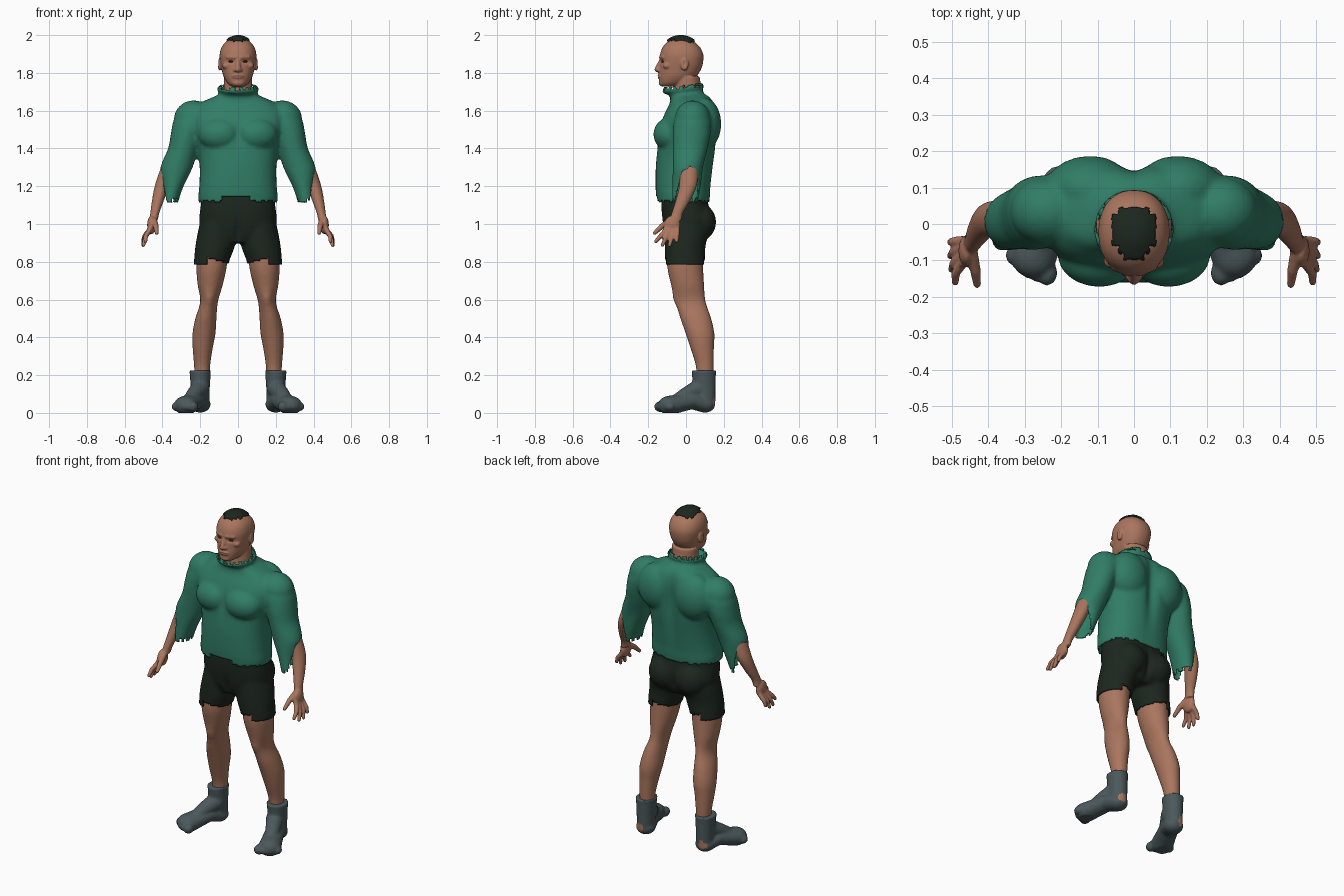
import bpy, bmesh, math
from mathutils import Matrix, Vector

cube = bpy.data.objects.get("Cube")
if cube:
    bpy.data.objects.remove(cube)


def material(name, *rgb):
    m = bpy.data.materials.new(name)
    m.use_nodes = True
    m.diffuse_color = (*rgb, 1)
    bsdf = next(n for n in m.node_tree.nodes if n.type == 'BSDF_PRINCIPLED')
    bsdf.inputs["Base Color"].default_value = (*rgb, 1)
    bsdf.inputs["Roughness"].default_value = 0.8
    return m


skin = material("skin", .4, .18, .112)
lip = material("lip", .3, .125, .08)
green = material("green wool", .03, .205, .13)
dark = material("dark cloth", .012, .02, .013)
grey = material("grey sock", .07, .098, .106)
brown = material("eye brown", .05, .025, .018)


def blob(bm, c, r):
    bmesh.ops.create_icosphere(bm, subdivisions=3, radius=1,
                               matrix=Matrix.Translation(c) @ Matrix.Diagonal((*r, 1)))


def beads(bm, points, radii, squash=1.0, steps=8):
    """Overlapping balls along a polyline, fused later."""
    for i in range(len(points) - 1):
        a, b = Vector(points[i]), Vector(points[i + 1])
        for k in range(steps + 1):
            t = k / steps
            r = radii[i] * (1 - t) + radii[i + 1] * t
            blob(bm, a.lerp(b, t), (r, r, r * squash))


def loft(bm, sections, side=1, power=2.0, sub=4, n=40):
    """Closed tube through level rings (x, y, z, rx, ry), spline between rings."""
    secs = [sections[0], *sections, sections[-1]]
    rows = []
    for i in range(1, len(secs) - 2):
        for k in range(sub):
            t = k / sub
            rows.append([0.5 * (2 * b + (c - a) * t + (2 * a - 5 * b + 4 * c - d) * t * t
                                + (3 * b - a - 3 * c + d) * t ** 3)
                         for a, b, c, d in zip(*secs[i - 1:i + 3])])
    rows.append(sections[-1])
    rings = []
    for x, y, z, rx, ry in rows:
        ring = []
        for j in range(n):
            a = math.tau * j / n
            c, s = math.cos(a), math.sin(a)
            px = math.copysign(abs(c) ** (2 / power), c)
            py = math.copysign(abs(s) ** (2 / power), s)
            ring.append(bm.verts.new((side * (x + rx * px), y + ry * py, z)))
        rings.append(ring)
    for lo, hi in zip(rings, rings[1:]):
        for j in range(n):
            bm.faces.new((lo[j], lo[(j + 1) % n], hi[(j + 1) % n], hi[j]))
    bm.faces.new(rings[0][::-1])
    bm.faces.new(rings[-1])


def fuse(name, bm, mats, voxel=.01, smooth=5, dents=(), cut=None, paint=None, thick=0):
    """Melt all pieces into one skin, press dents, trim hems and colour faces."""
    bmesh.ops.recalc_face_normals(bm, faces=bm.faces)
    raw = bpy.data.meshes.new(name)
    bm.to_mesh(raw)
    bm.free()
    ob = bpy.data.objects.new(name, raw)
    bpy.context.scene.collection.objects.link(ob)
    rm = ob.modifiers.new("fuse", 'REMESH')
    rm.mode, rm.voxel_size = 'VOXEL', voxel
    sm = ob.modifiers.new("soften", 'SMOOTH')
    sm.factor, sm.iterations = .5, smooth
    deps = bpy.context.evaluated_depsgraph_get()
    me = bpy.data.meshes.new_from_object(ob.evaluated_get(deps))
    ob.modifiers.clear()
    ob.data = me
    bpy.data.meshes.remove(raw)
    me.name = name
    me.materials.clear()
    for m in mats:
        me.materials.append(m)
    bm = bmesh.new()
    bm.from_mesh(me)
    for v in bm.verts:
        for c, r, push in dents:
            d2 = sum(((v.co[i] - c[i]) / r[i]) ** 2 for i in range(3))
            if d2 < 9:
                v.co += Vector(push) * math.exp(-d2)
        v.co.z = max(v.co.z, 0)
    if cut:
        gone = [f for f in bm.faces if cut(f.calc_center_median())]
        bmesh.ops.delete(bm, geom=gone, context='FACES')
    for f in bm.faces:
        f.smooth = True
        f.material_index = int(paint(f.calc_center_median())) if paint else 0
    bm.to_mesh(me)
    bm.free()
    if thick:
        so = ob.modifiers.new("cloth thickness", 'SOLIDIFY')
        so.thickness, so.offset = thick, -1
    return ob


def jag(p, size):
    return size * (math.floor(45 * (p.x + p.y)) % 2)


# Sweater: torso, chest, back and wide sleeves
bm = bmesh.new()
loft(bm, [(0, -.015, 1.06, .2, .13), (0, -.015, 1.14, .21, .142), (0, -.015, 1.2, .205, .146),
          (0, -.008, 1.3, .203, .152), (0, .003, 1.4, .215, .155), (0, .01, 1.5, .245, .155),
          (0, .025, 1.58, .255, .14), (0, .032, 1.64, .2, .118), (0, .02, 1.675, .125, .105),
          (0, -.008, 1.7, .095, .1), (0, -.015, 1.78, .092, .1)], power=2.4)
for s in (1, -1):
    blob(bm, (s * .095, -.085, 1.475), (.115, .088, .09))
    blob(bm, (s * .12, .095, 1.53), (.125, .092, .14))
    blob(bm, (s * .235, .035, 1.555), (.105, .095, .1))
    loft(bm, [(.2, .035, 1.62, .06, .06), (.235, .035, 1.56, .1, .095), (.27, .03, 1.48, .085, .1),
              (.29, .022, 1.4, .08, .092), (.325, .01, 1.3, .085, .08), (.345, .003, 1.2, .057, .075),
              (.36, -.005, 1.12, .045, .068), (.37, -.01, 1.04, .04, .06)], side=s)
collar = [(.098 * math.sin(a), -.015 - .1 * math.cos(a), 1.715 - .012 * math.cos(a))
          for a in (math.tau * k / 20 for k in range(21))]
beads(bm, collar, [.014] * 21, steps=3)


def sweater_cut(p):
    a = abs(p.x)
    if a > .23 and p.z < 1.34:
        return p.z < max(1.115, 1.12 + 4.2 * (a - .37) + .5 * p.y) + jag(p, .018)
    if a < .16 and p.z > 1.72 + .1 * p.y + jag(p, .014):
        return True
    return p.z < 1.12 + (.025 if -.09 < p.x < .06 and p.y < 0 else 0)


fuse("sweater", bm, [green], cut=sweater_cut, thick=.008, dents=[
    ((0, .18, 1.48), (.035, .09, .2), (0, -.025, 0)),
    ((0, -.17, 1.48), (.02, .06, .07), (0, .012, 0))])

# Shorts with stepped leg hems
bm = bmesh.new()
loft(bm, [(0, -.007, 1.18, .19, .118), (0, -.005, 1.1, .197, .125), (0, .01, 1.02, .205, .135),
          (0, .008, .95, .19, .12), (0, 0, .9, .13, .09)], power=2.4)
for s in (1, -1):
    blob(bm, (s * .09, .07, 1.01), (.095, .09, .1))
    loft(bm, [(.1, .008, 1.06, .09, .11), (.112, .005, .96, .1, .115), (.122, -.005, .88, .104, .108),
              (.14, -.005, .8, .093, .106), (.146, -.005, .72, .088, .1)], side=s)
fuse("shorts", bm, [dark], thick=.008,
     cut=lambda p: p.z < (.785 if abs(p.x) > .165 else .79 + .25 * (abs(p.x) - .04)),
     dents=[((0, .16, .98), (.02, .06, .1), (0, -.025, 0)), ((0, -.13, .95), (.02, .05, .06), (0, .015, 0))])

for s, label in ((1, "left"), (-1, "right")):
    # Legs
    bm = bmesh.new()
    loft(bm, [(.135, -.005, .9, .08, .09), (.14, -.005, .78, .081, .095), (.147, .008, .68, .067, .088),
              (.153, .024, .59, .047, .08), (.17, .052, .5, .056, .082), (.18, .074, .42, .061, .076),
              (.187, .086, .34, .053, .062), (.19, .099, .25, .043, .048), (.19, .1, .17, .04, .045)], side=s)
    fuse(label + "_leg", bm, [skin], dents=[((s * .153, -.06, .6), (.03, .03, .04), (0, -.008, 0))])

    # Socks with toe bumps and a worn heel
    bm = bmesh.new()
    loft(bm, [(.2, .095, .225, .058, .066), (.2, .095, .2, .055, .063), (.2, .097, .12, .05, .06),
              (.2, .1, .05, .048, .055)], side=s)
    beads(bm, [(s * .2, .1, .045), (s * .225, .03, .065), (s * .255, -.04, .05), (s * .275, -.085, .04)],
          [.055, .055, .06, .064], squash=.8)
    beads(bm, [(s * .2, .07, .13), (s * .23, .01, .1), (s * .265, -.07, .05)], [.05, .042, .035])
    for t in range(-2, 3):
        r = .029 if t == -2 else .023
        ahead = .028 - .008 * abs(t + .5)
        blob(bm, (s * (.28 + .023 * t + .3 * ahead), -.098 + .01 * t - ahead, .033), (r, r * 1.2, r))
    heel = Vector((s * .215, .155, .055))
    fuse(label + "_sock", bm, [grey, skin], voxel=.007, smooth=3,
         paint=lambda p: (p - heel).length < .024 + jag(p, .008))

    # Forearm, palm and spread fingers
    bm = bmesh.new()
    loft(bm, [(.34, .015, 1.36, .045, .05), (.372, .015, 1.28, .043, .05), (.403, .01, 1.2, .038, .046),
              (.425, -.018, 1.12, .031, .038), (.44, -.045, 1.06, .024, .03), (.447, -.055, 1.02, .022, .032)],
         side=s)
    blob(bm, (s * .458, -.073, .995), (.023, .043, .05))
    for y, tip in ((-.108, (.49, -.16, .908)), (-.088, (.5, -.125, .888)),
                   (-.066, (.503, -.087, .888)), (-.046, (.503, -.05, .91))):
        knuckle = Vector((s * .47, y, .965))
        end = Vector((s * tip[0], tip[1], tip[2]))
        bend = knuckle.lerp(end, .5) + Vector((s * .008, 0, 0))
        beads(bm, [(s * .455, y * .8 - .015, 1), knuckle, bend, end], [.014, .014, .0125, .01])
    beads(bm, [(s * .448, -.075, 1.02), (s * .435, -.125, .99), (s * .43, -.165, .953)], [.02, .015, .011])
    fuse(label + "_arm", bm, [skin], voxel=.005, smooth=3)

    # Eyes
    bm = bmesh.new()
    blob(bm, (s * .037, -.122, 1.86), (.015, .009, .006))
    fuse(label + "_eye", bm, [brown], voxel=.0025, smooth=2)

# Head: skull, neck, brow, nose, mouth, ears
bm = bmesh.new()
loft(bm, [(0, -.095, 1.728, .03, .035), (0, -.07, 1.745, .055, .07), (0, -.045, 1.78, .076, .098),
          (0, -.03, 1.82, .087, .11), (0, -.024, 1.86, .095, .115), (0, -.023, 1.9, .097, .114),
          (0, -.025, 1.94, .085, .096), (0, -.028, 1.97, .057, .062), (0, -.03, 1.987, .02, .02)], power=2.2)
loft(bm, [(0, .01, 1.64, .08, .08), (0, .008, 1.7, .076, .074), (0, .008, 1.78, .075, .065)])
beads(bm, [(0, -.13, 1.87), (0, -.146, 1.835), (0, -.152, 1.818)], [.011, .013, .015])
blob(bm, (0, -.135, 1.782), (.034, .018, .014))
blob(bm, (0, -.125, 1.747), (.034, .02, .018))
for s in (1, -1):
    blob(bm, (s * .015, -.143, 1.815), (.01, .012, .009))
    beads(bm, [(s * .015, -.133, 1.882), (s * .055, -.118, 1.884)], [.011, .01])
    blob(bm, (s * .062, -.1, 1.838), (.022, .022, .018))
    blob(bm, (s * .097, -.008, 1.845), (.011, .022, .034))
fuse("head", bm, [skin, lip], voxel=.005, smooth=3,
     paint=lambda p: abs(p.x) < .028 and abs(p.z - 1.781) < .008 and p.y < -.13,
     dents=[((s * .037, -.13, 1.86), (.02, .03, .011), (0, .01, 0)) for s in (1, -1)]
     + [((s * .11, -.008, 1.85), (.02, .01, .016), (-s * .008, 0, 0)) for s in (1, -1)]
     + [((0, -.155, 1.781), (.03, .03, .004), (0, .006, 0))])

# Cropped hair patch with a stepped outline
bm = bmesh.new()
blob(bm, (0, -.028, 1.882), (.104, .122, .12))


def hair_cut(p):
    width = .06 if -.06 < p.y < .025 else .043 if p.y > -.08 else .028
    return p.z < 1.9 or abs(p.x) > width or not -.098 < p.y < .046


fuse("hair", bm, [dark], voxel=.008, smooth=1, cut=hair_cut, thick=.018)
